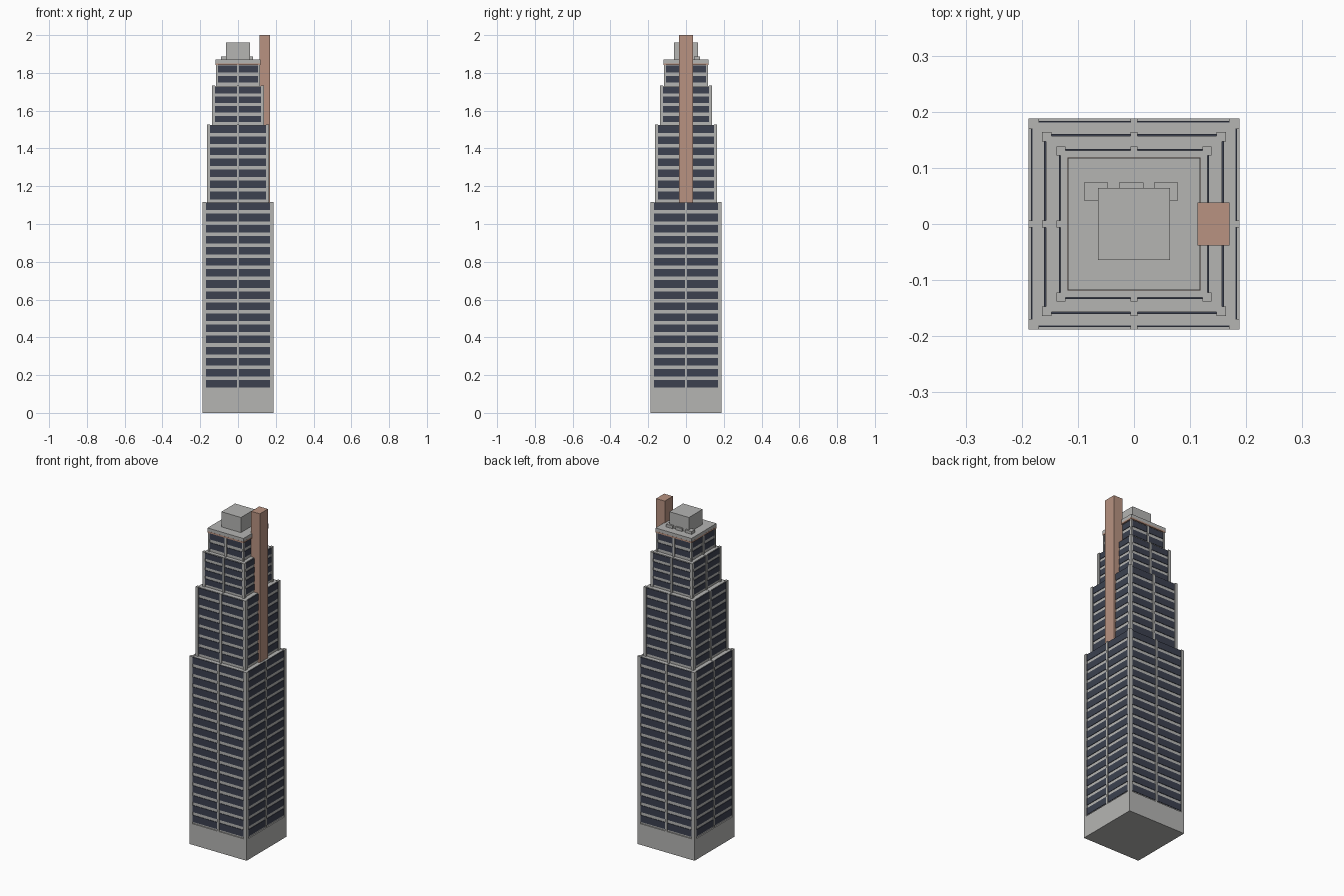
import bpy, bmesh
from mathutils import Matrix, Vector
from math import pi

cube = bpy.data.objects.get("Cube")
if cube:
    bpy.data.objects.remove(cube, do_unlink=True)


def make_material(name, colour):
    mat = bpy.data.materials.new(name)
    mat.use_nodes = True
    mat.diffuse_color = (*colour, 1)
    mat.node_tree.nodes["Principled BSDF"].inputs["Base Color"].default_value = (*colour, 1)
    return mat


concrete = make_material("concrete grey", (0.46, 0.46, 0.45))
glass = make_material("dark blue glass", (0.045, 0.053, 0.08))
brick = make_material("pale brick", (0.48, 0.29, 0.22))


def add_boxes(name, mat, boxes, sides=1):
    """Boxes as (low corner, high corner), repeated around the tower."""
    bm = bmesh.new()
    for turn in range(sides):
        spin = Matrix.Rotation(turn * pi / 2, 4, "Z")
        for low, high in boxes:
            low, high = Vector(low), Vector(high)
            place = Matrix.Translation((low + high) / 2) @ Matrix.Diagonal((*(high - low), 1))
            bmesh.ops.create_cube(bm, size=1, matrix=spin @ place)
    mesh = bpy.data.meshes.new(name)
    bm.to_mesh(mesh)
    bm.free()
    mesh.materials.append(mat)
    obj = bpy.data.objects.new(name, mesh)
    bpy.context.collection.objects.link(obj)
    return obj


def block(half, z0, z1):
    return (-half, -half, z0), (half, half, z1)


def add_tier(name, half, edge, z0, z1, rows, first, step, height):
    """Core, corner and middle piers, and rows of window plates."""
    wall = half - 0.007
    add_boxes(name + "_core", concrete, [block(wall, z0, z1)])
    add_boxes(name + "_piers", concrete, [
        ((edge, -half, z0), (half, -edge, z1 + 0.002)),
        ((-0.006, -half, z0), (0.006, -edge, z1 + 0.002)),
    ], sides=4)
    panes = []
    for row in range(rows):
        z = first + row * step
        for x0, x1 in ((-edge, -0.006), (0.006, edge)):
            panes.append(((x0, -wall - 0.003, z - height / 2),
                          (x1, -wall + 0.003, z + height / 2)))
    add_boxes(name + "_windows", glass, panes, sides=4)


# Plinth and the four stepped tiers
add_boxes("plinth", concrete, [block(0.188, 0, 0.125)])
add_tier("lower_tier", 0.188, 0.169, 0.125, 1.115, 17, 0.154, 0.0587, 0.04)
add_tier("middle_tier", 0.164, 0.147, 1.11, 1.525, 7, 1.151, 0.0585, 0.04)
add_tier("upper_tier", 0.138, 0.122, 1.52, 1.73, 4, 1.556, 0.051, 0.034)
add_tier("top_tier", 0.117, 0.107, 1.725, 1.85, 2, 1.766, 0.055, 0.036)

# Roof slab with its coloured band
add_boxes("roof_band", brick, [block(0.1185, 1.842, 1.851)])
add_boxes("roof_slab", concrete, [block(0.118, 1.851, 1.87)])

# Rooftop plant room and vents
add_boxes("plant_room", concrete, [block(0.064, 1.87, 1.96)])
add_boxes("roof_vents", concrete, [
    ((x - 0.0215, 0.042, 1.87), (x + 0.0215, 0.074, 1.887))
    for x in (-0.068, -0.005, 0.057)])

# Tall shaft on the left side
add_boxes("side_shaft", brick, [((0.113, -0.038, 1.11), (0.17, 0.038, 2.0))])
